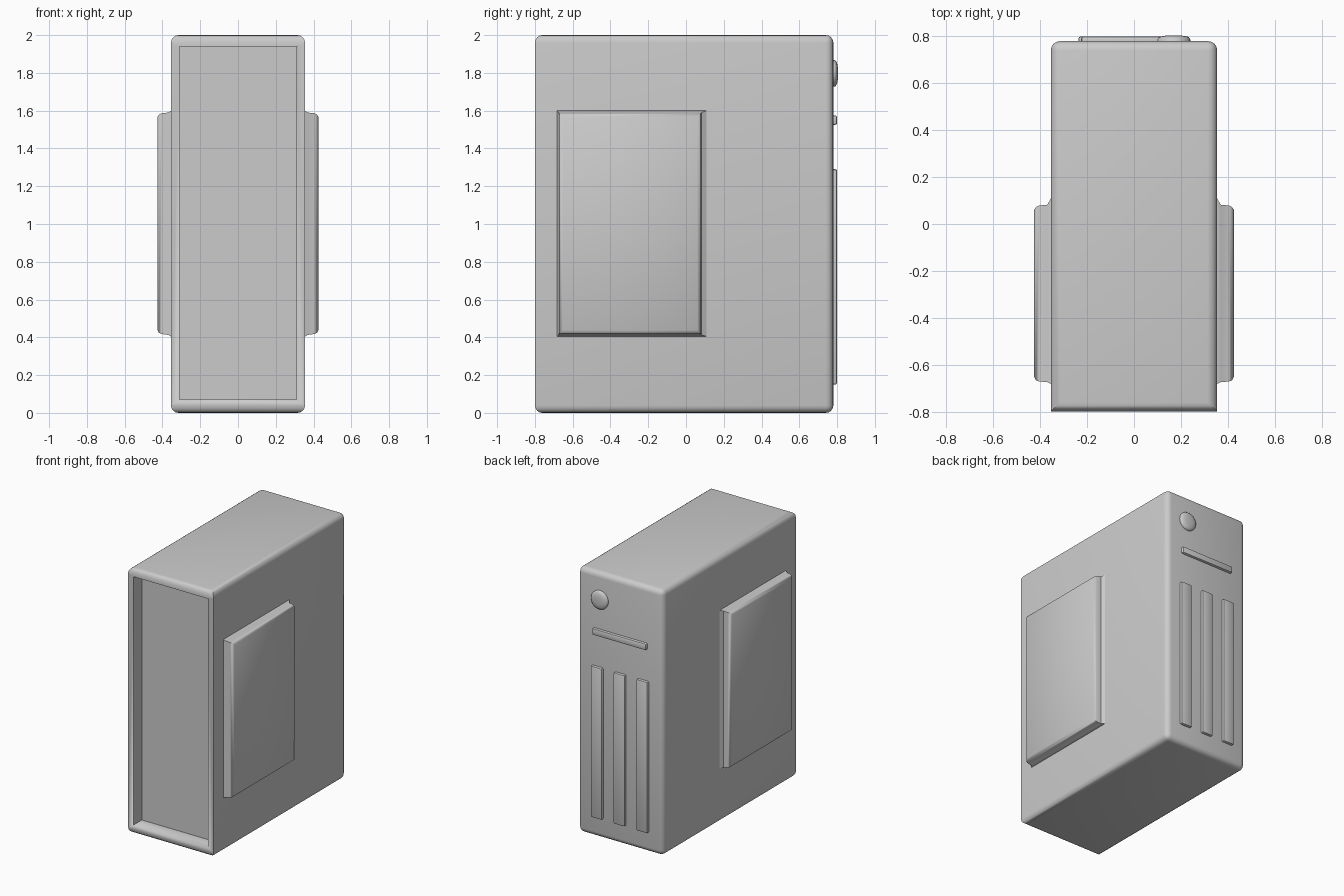
import bpy, bmesh, math

if "Cube" in bpy.data.objects:
    bpy.data.objects.remove(bpy.data.objects["Cube"])


def finish(name, bm, angle=40):
    bmesh.ops.recalc_face_normals(bm, faces=bm.faces)
    me = bpy.data.meshes.new(name)
    bm.to_mesh(me)
    bm.free()
    ob = bpy.data.objects.new(name, me)
    bpy.context.collection.objects.link(ob)
    bpy.ops.object.select_all(action='DESELECT')
    ob.select_set(True)
    bpy.context.view_layer.objects.active = ob
    bpy.ops.object.shade_smooth_by_angle(angle=math.radians(angle))
    return ob


def box_bm(x0, x1, y0, y1, z0, z1):
    bm = bmesh.new()
    bmesh.ops.create_cube(bm, size=1)
    for v in bm.verts:
        v.co = ((x0, x1)[v.co.x > 0], (y0, y1)[v.co.y > 0], (z0, z1)[v.co.z > 0])
    return bm


def bevel(bm, edges, width, segments):
    bmesh.ops.bevel(bm, geom=edges, offset=width, offset_type='OFFSET',
                    segments=segments, profile=0.5, affect='EDGES')


# Tower case: rounded everywhere except the upright edges of the open end
bm = box_bm(-0.355, 0.355, -0.8, 0.78, 0, 2)
edges = [e for e in bm.edges
         if not all(v.co.y < 0 for v in e.verts)
         or abs(e.verts[0].co.z - e.verts[1].co.z) < 0.1]
bevel(bm, edges, 0.04, 4)
case = finish("tower_case", bm)

# Shallow recess in the open end
cutter = finish("recess_cutter", box_bm(-0.31, 0.31, -0.9, -0.7, 0.07, 1.94))
cutter.hide_render = True
mod = case.modifiers.new("recess", 'BOOLEAN')
mod.operation = 'DIFFERENCE'
mod.solver = 'EXACT'
mod.object = cutter
bpy.context.view_layer.objects.active = case
bpy.ops.object.modifier_move_to_index(modifier="recess", index=0)
bpy.ops.object.modifier_apply(modifier="recess")
bpy.data.objects.remove(cutter)

# Raised side panels with a flared foot: x, y low, y high, z low, z high
rings = [
    (0.340, -0.685, 0.110, 0.405, 1.600),
    (0.355, -0.682, 0.108, 0.405, 1.600),
    (0.370, -0.674, 0.082, 0.413, 1.590),
    (0.405, -0.672, 0.079, 0.418, 1.586),
    (0.418, -0.666, 0.073, 0.424, 1.580),
    (0.426, -0.652, 0.060, 0.438, 1.566),
]
for side, label in ((1, "right"), (-1, "left")):
    bm = bmesh.new()
    loops = [[bm.verts.new((side * x, y, z))
              for y, z in ((y0, z0), (y1, z0), (y1, z1), (y0, z1))]
             for x, y0, y1, z0, z1 in rings]
    for a, b in zip(loops, loops[1:]):
        for i in range(4):
            j = (i + 1) % 4
            bm.faces.new((a[i], a[j], b[j], b[i]))
    bm.faces.new(loops[0])
    bm.faces.new(loops[-1])
    finish(label + "_side_panel", bm, 50)


# Raised strips on the control face
def strip(name, x0, x1, z0, z1):
    bm = box_bm(x0, x1, 0.76, 0.8, z0, z1)
    bevel(bm, bm.edges[:], 0.01, 2)
    finish(name, bm)


strip("drive_slot", -0.225, 0.225, 1.525, 1.575)
for i, x in enumerate((-0.19, 0, 0.19)):
    strip(f"vent_bar_{i + 1}", x - 0.047, x + 0.047, 0.15, 1.29)

# Domed power button
bm = bmesh.new()
profile = [(0.07, 0.76), (0.07, 0.787), (0.065, 0.794), (0.053, 0.8), (0.03, 0.804)]
n = 32
loops = [[bm.verts.new((0.17 + r * math.cos(2 * math.pi * k / n), y,
                        1.797 + r * math.sin(2 * math.pi * k / n)))
          for k in range(n)] for r, y in profile]
for a, b in zip(loops, loops[1:]):
    for k in range(n):
        j = (k + 1) % n
        bm.faces.new((a[k], a[j], b[j], b[k]))
bm.faces.new(loops[0])
bm.faces.new(loops[-1])
finish("power_button", bm)
